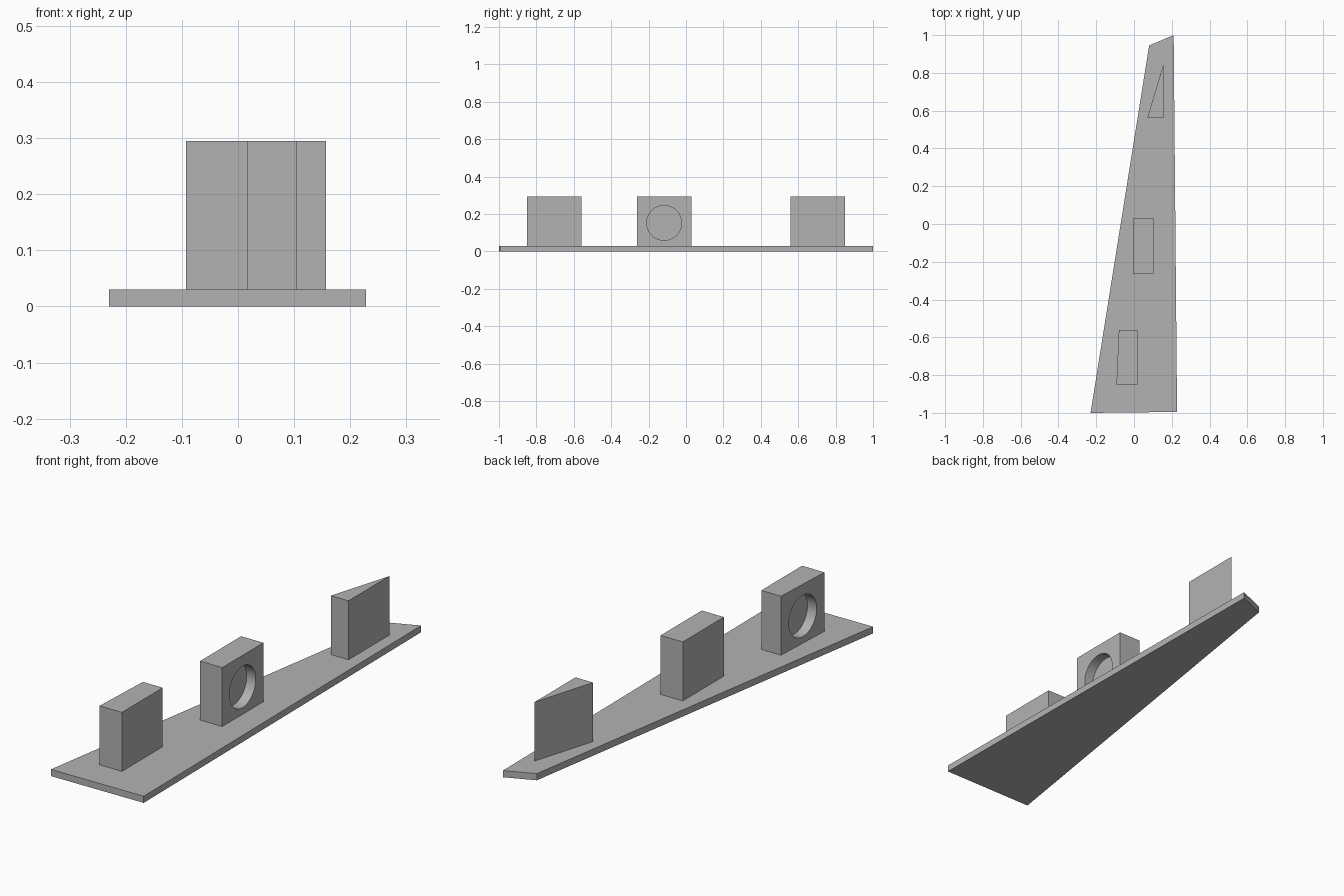
import bpy
import bmesh
from math import pi
from mathutils import Matrix

cube = bpy.data.objects.get("Cube")
if cube:
    bpy.data.objects.remove(cube)

BASE_TOP, BLOCK_TOP = 0.03, 0.295
HOLE_Z, HOLE_RADIUS = 0.153, 0.093

# Single flat grey
grey = bpy.data.materials.new("plain_grey")
grey.use_nodes = True
grey.diffuse_color = (0.45, 0.45, 0.45, 1)
grey.node_tree.nodes["Principled BSDF"].inputs["Base Color"].default_value = grey.diffuse_color


def add_object(name, bm):
    mesh = bpy.data.meshes.new(name)
    bmesh.ops.recalc_face_normals(bm, faces=bm.faces)
    bm.to_mesh(mesh)
    bm.free()
    mesh.materials.append(grey)
    obj = bpy.data.objects.new(name, mesh)
    bpy.context.collection.objects.link(obj)
    return obj


def prism(name, outline, bottom, top):
    """Extrude a plan outline straight up."""
    bm = bmesh.new()
    face = bm.faces.new([bm.verts.new((x, y, bottom)) for x, y in outline])
    new = bmesh.ops.extrude_face_region(bm, geom=[face])["geom"]
    verts = [v for v in new if isinstance(v, bmesh.types.BMVert)]
    bmesh.ops.translate(bm, verts=verts, vec=(0, 0, top - bottom))
    return add_object(name, bm)


def blind_hole(target, x_floor, x_out, y):
    """Sink a round recess into a block's side, along x."""
    bm = bmesh.new()
    place = Matrix.Translation(((x_floor + x_out) / 2, y, HOLE_Z)) @ Matrix.Rotation(pi / 2, 4, "Y")
    bmesh.ops.create_cone(bm, cap_ends=True, segments=64, radius1=HOLE_RADIUS,
                          radius2=HOLE_RADIUS, depth=abs(x_out - x_floor), matrix=place)
    cutter = add_object(target.name + "_hole_cutter", bm)
    cutter.hide_render = True
    cutter.hide_viewport = True
    cut = target.modifiers.new("round_recess", "BOOLEAN")
    cut.operation = "DIFFERENCE"
    cut.solver = "EXACT"
    cut.object = cutter
    # Bake the cut and drop the helper
    bpy.context.view_layer.update()
    graph = bpy.context.evaluated_depsgraph_get()
    baked = bpy.data.meshes.new_from_object(target.evaluated_get(graph))
    target.modifiers.clear()
    target.data = baked
    bpy.data.objects.remove(cutter)
    # Smooth the recess wall, keep the rims sharp
    bpy.ops.object.select_all(action="DESELECT")
    target.select_set(True)
    bpy.context.view_layer.objects.active = target
    bpy.ops.object.shade_smooth_by_angle(angle=pi / 6)


# Tapered base plate
prism("base_plate", [(-0.23, -1), (0.228, -0.995), (0.21, 1), (0.08, 0.945)], 0, BASE_TOP)

# Front block, its recess on the slanted right side
front = prism("front_block", [(-0.093, -0.85), (0.018, -0.85), (0.018, -0.56), (-0.08, -0.56)],
              BASE_TOP, BLOCK_TOP)
blind_hole(front, -0.045, -0.2, -0.705)

# Middle block, its recess on the left side
middle = prism("middle_block", [(-0.005, -0.262), (0.105, -0.262), (0.105, 0.03), (-0.005, 0.03)],
               BASE_TOP, BLOCK_TOP)
blind_hole(middle, 0.06, 0.2, -0.117)

# Rear wedge
prism("rear_wedge", [(0.07, 0.56), (0.157, 0.56), (0.157, 0.85)], BASE_TOP, BLOCK_TOP)
